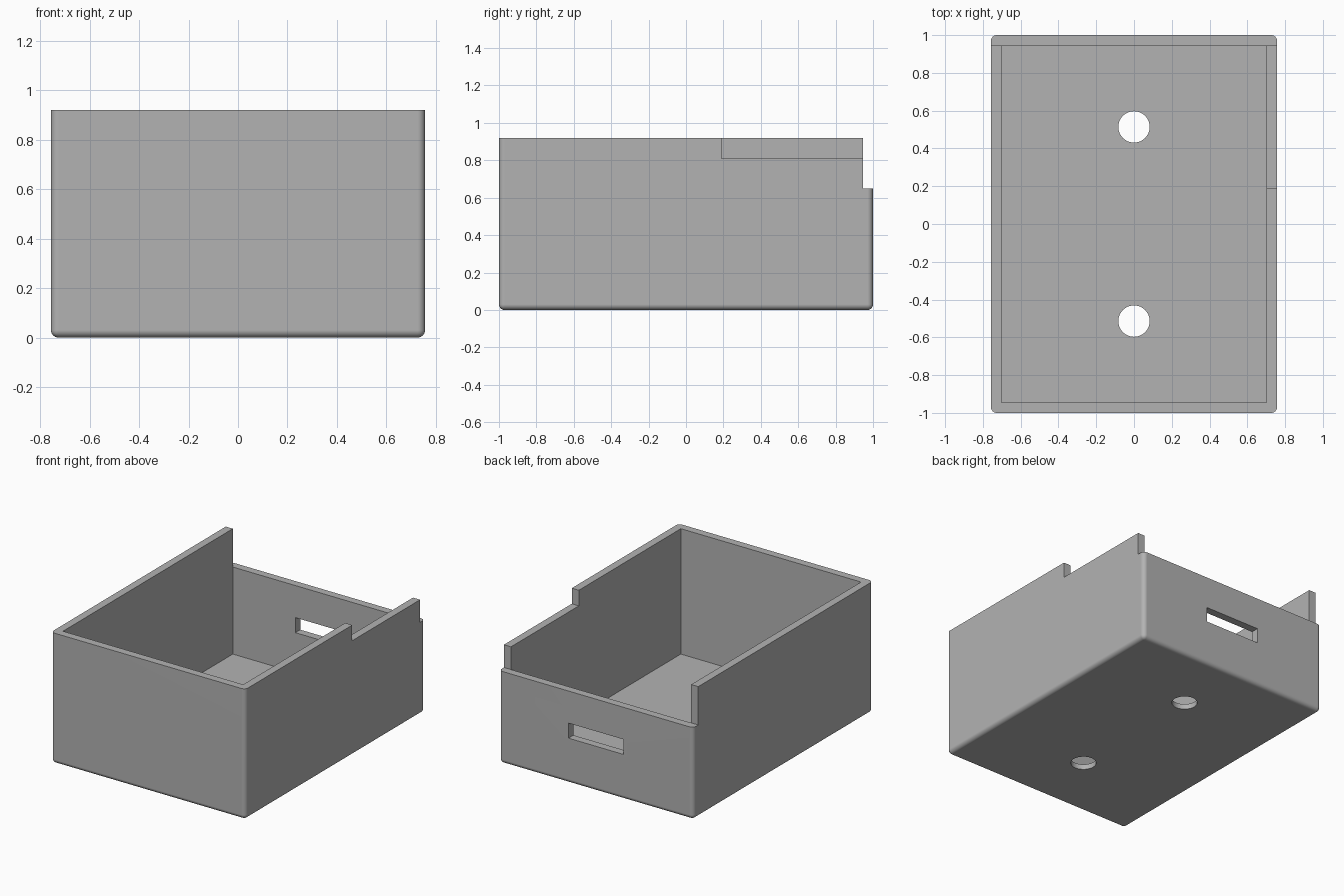
import bpy, bmesh, math
from mathutils import Vector

default = bpy.data.objects.get("Cube")
if default:
    bpy.data.objects.remove(default, do_unlink=True)

# Main dimensions
HX, HY, TOP = 0.757, 1.0, 0.92
WALL, FLOOR = 0.055, 0.037
IX, IY = HX - WALL, HY - WALL
BACK_TOP, NOTCH_Z, NOTCH_Y = 0.65, 0.81, 0.19
ROUND = 0.03

grey = bpy.data.materials.new("plain_grey")
grey.use_nodes = True
colour = (0.45, 0.45, 0.45, 1)
grey.diffuse_color = colour
grey.node_tree.nodes["Principled BSDF"].inputs["Base Color"].default_value = colour


def finish(name, bm):
    mesh = bpy.data.meshes.new(name)
    bm.to_mesh(mesh)
    bm.free()
    mesh.materials.append(grey)
    obj = bpy.data.objects.new(name, mesh)
    bpy.context.collection.objects.link(obj)
    return obj


def box(name, low, high, bevel=0):
    """Box between two corners; bevel rounds every edge except the top rim."""
    low, high = Vector(low), Vector(high)
    bm = bmesh.new()
    bmesh.ops.create_cube(bm, size=1)
    for v in bm.verts:
        v.co = (low + high) / 2 + v.co * (high - low)
    if bevel:
        edges = [e for e in bm.edges if min(v.co.z for v in e.verts) < high.z - 0.01]
        bmesh.ops.bevel(bm, geom=edges, offset=bevel, segments=6,
                        profile=0.5, affect='EDGES')
    return finish(name, bm)


def cylinder(name, x, y, radius):
    bm = bmesh.new()
    bmesh.ops.create_cone(bm, cap_ends=True, segments=48, radius1=radius,
                          radius2=radius, depth=0.4)
    bmesh.ops.translate(bm, verts=bm.verts, vec=(x, y, 0))
    return finish(name, bm)


def cut(target, cutter):
    mod = target.modifiers.new("cut", 'BOOLEAN')
    mod.operation, mod.solver, mod.object = 'DIFFERENCE', 'EXACT', cutter
    bpy.context.view_layer.objects.active = target
    bpy.ops.object.modifier_apply(modifier=mod.name)
    bpy.data.objects.remove(cutter, do_unlink=True)


# Tray body with rounded base and corners
tray = box("tray", (-HX, -HY, 0), (HX, HY, TOP), ROUND)

# Hollow interior, lowered back wall, notch in the left wall, back slot
cut(tray, box("cavity", (-IX, -IY, FLOOR), (IX, IY, 1.5)))
cut(tray, box("back_drop", (-1, IY, BACK_TOP), (1, 1.5, 1.5)))
cut(tray, box("side_notch", (0.5, NOTCH_Y, NOTCH_Z), (1, 1.5, 1.5)))
cut(tray, box("back_slot", (-0.215, 0.8, 0.318), (0.215, 1.2, 0.424)))

# Two round holes through the floor
for y in (-0.514, 0.514):
    cut(tray, cylinder("floor_hole", 0, y, 0.083))

# Smooth rounded edges, flat walls
bpy.ops.object.select_all(action='DESELECT')
tray.select_set(True)
bpy.context.view_layer.objects.active = tray
bpy.ops.object.shade_smooth_by_angle(angle=math.radians(30))
weighted = tray.modifiers.new("flat_walls", 'WEIGHTED_NORMAL')
weighted.keep_sharp = True
